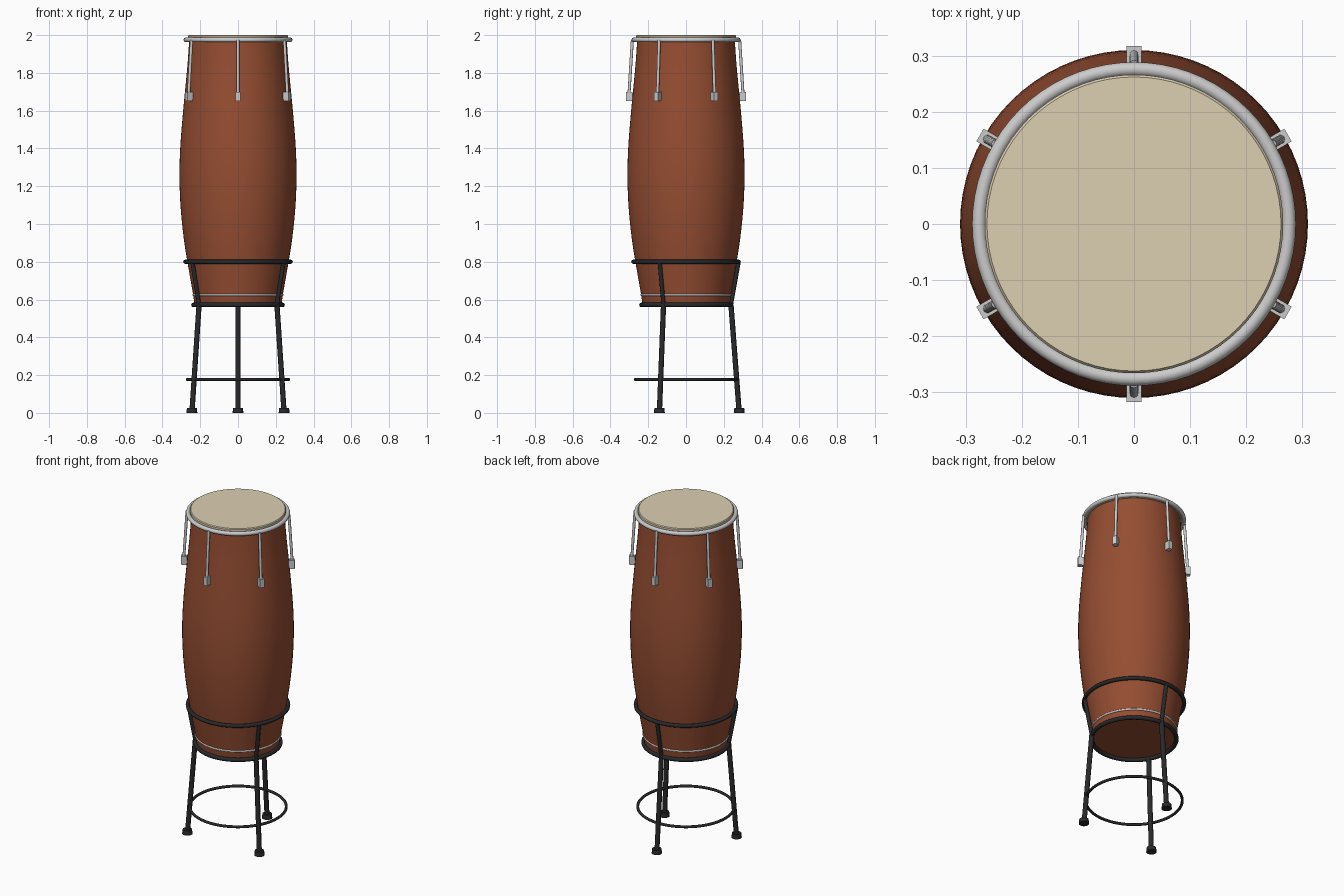
import bpy, bmesh
from math import sin, cos, pi, radians
from mathutils import Vector

if "Cube" in bpy.data.objects:
    bpy.data.objects.remove(bpy.data.objects["Cube"])


def material(name, rgb):
    m = bpy.data.materials.new(name)
    m.diffuse_color = (*rgb, 1)
    m.use_nodes = True
    m.node_tree.nodes["Principled BSDF"].inputs["Base Color"].default_value = m.diffuse_color
    return m


WOOD = material("wood", (0.30, 0.075, 0.032))
SKIN = material("skin", (0.72, 0.62, 0.44))
STEEL = material("steel", (0.55, 0.55, 0.55))
BLACK = material("black_metal", (0.022, 0.022, 0.024))


def finish(ob, name, mat):
    ob.name = name
    ob.data.materials.append(mat)
    bpy.ops.object.select_all(action='DESELECT')
    ob.select_set(True)
    bpy.context.view_layer.objects.active = ob
    bpy.ops.object.shade_smooth_by_angle(angle=radians(35))
    return ob


def lathe(name, profile, mat, n=72):
    """Revolve (radius, z) points around z; both ends are capped."""
    bm = bmesh.new()
    rings = [[bm.verts.new((r * cos(2 * pi * i / n), r * sin(2 * pi * i / n), z))
              for i in range(n)] for r, z in profile]
    for a, b in zip(rings, rings[1:]):
        for i in range(n):
            j = (i + 1) % n
            bm.faces.new((a[i], a[j], b[j], b[i]))
    bm.faces.new(rings[0][::-1])
    bm.faces.new(rings[-1])
    me = bpy.data.meshes.new(name)
    bm.to_mesh(me)
    bm.free()
    ob = bpy.data.objects.new(name, me)
    bpy.context.collection.objects.link(ob)
    return finish(ob, name, mat)


def ring(name, radius, tube, z, mat):
    bpy.ops.mesh.primitive_torus_add(major_radius=radius, minor_radius=tube,
                                     major_segments=72, minor_segments=12,
                                     location=(0, 0, z))
    return finish(bpy.context.object, name, mat)


def polar(r, angle, z):
    return Vector((r * cos(angle), r * sin(angle), z))


def rod(name, a, b, radius, mat):
    d = b - a
    bpy.ops.mesh.primitive_cylinder_add(vertices=16, radius=radius, depth=d.length,
                                        location=(a + b) / 2,
                                        rotation=d.to_track_quat('Z', 'Y').to_euler())
    return finish(bpy.context.object, name, mat)


# Barrel shell, smoothed through a few control radii
ctrl = [(0.231, 0.58), (0.24, 0.64), (0.268, 0.80), (0.288, 0.93), (0.304, 1.09),
        (0.31, 1.25), (0.306, 1.40), (0.294, 1.56), (0.279, 1.72), (0.266, 1.86), (0.258, 1.98)]
profile = []
for i in range(len(ctrl) - 1):
    p0, p1, p2, p3 = (Vector(ctrl[min(max(k, 0), len(ctrl) - 1)]) for k in range(i - 1, i + 3))
    for s in range(3):
        t = s / 3
        p = 0.5 * (2 * p1 + (p2 - p0) * t + (2 * p0 - 5 * p1 + 4 * p2 - p3) * t * t
                   + (3 * p1 - p0 - 3 * p2 + p3) * t ** 3)
        profile.append((p.x, p.y))
lathe("drum_shell", profile + [ctrl[-1]], WOOD)

# Skin, tension rim and lower band
lathe("drum_head", [(0.266, 1.965), (0.266, 1.995), (0.262, 2.0)], SKIN)
ring("tension_rim", 0.276, 0.0125, 1.975, STEEL)
ring("bottom_band", 0.236, 0.006, 0.625, STEEL)

# Six tuning rods with lugs
for i in range(6):
    a = radians(30 + 60 * i)
    rod(f"tuning_rod_{i + 1}", polar(0.284, a, 1.975), polar(0.303, a, 1.67), 0.008, STEEL)
    bpy.ops.mesh.primitive_cube_add(size=1, location=polar(0.3, a, 1.675), rotation=(0, 0, a))
    lug = bpy.context.object
    lug.scale = (0.034, 0.026, 0.05)
    finish(lug, f"lug_{i + 1}", STEEL)

# Stand rings
ring("stand_upper_ring", 0.279, 0.011, 0.80, BLACK)
ring("stand_cradle_ring", 0.236, 0.012, 0.572, BLACK)
ring("stand_foot_ring", 0.268, 0.008, 0.177, BLACK)

# Three legs with upper arms and rubber feet
for i in range(3):
    a = radians(90 + 120 * i)
    knee = polar(0.238, a, 0.572)
    rod(f"stand_leg_{i + 1}", polar(0.281, a, 0.012), knee, 0.014, BLACK)
    rod(f"stand_arm_{i + 1}", knee, polar(0.279, a, 0.80), 0.011, BLACK)
    bpy.ops.mesh.primitive_cone_add(vertices=24, radius1=0.029, radius2=0.026, depth=0.027,
                                    location=polar(0.282, a, 0.0135))
    finish(bpy.context.object, f"rubber_foot_{i + 1}", BLACK)
